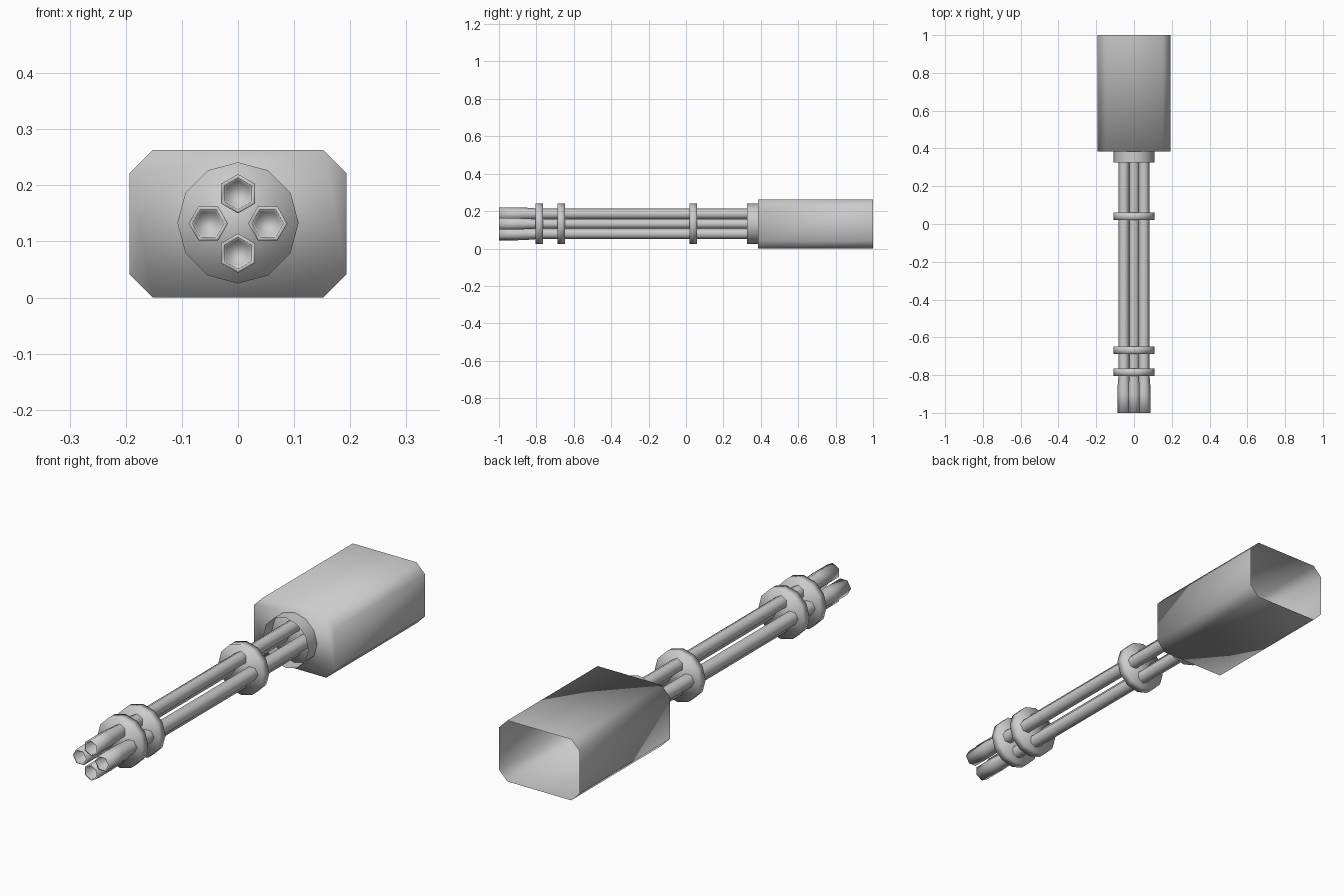
import bpy, bmesh
from math import sin, cos, pi

if "Cube" in bpy.data.objects:
    bpy.data.objects.remove(bpy.data.objects["Cube"])

ZC = 0.132  # height of the barrel axis


def loft(name, rings, cap_start=False, cap_end=False):
    """Skin a list of closed point rings into one smooth mesh."""
    bm = bmesh.new()
    rows = [[bm.verts.new(p) for p in ring] for ring in rings]
    n = len(rows[0])
    for a, b in zip(rows, rows[1:]):
        for i in range(n):
            j = (i + 1) % n
            bm.faces.new((a[i], a[j], b[j], b[i]))
    if cap_start:
        bm.faces.new(rows[0][::-1])
    if cap_end:
        bm.faces.new(rows[-1])
    bmesh.ops.recalc_face_normals(bm, faces=bm.faces)
    for f in bm.faces:
        f.smooth = True
    mesh = bpy.data.meshes.new(name)
    bm.to_mesh(mesh)
    bm.free()
    obj = bpy.data.objects.new(name, mesh)
    bpy.context.collection.objects.link(obj)
    return obj


def circle(r, y, sides, cx=0, cz=ZC, turn=0):
    return [(cx + r * sin(turn + 2 * pi * i / sides), y,
             cz + r * cos(turn + 2 * pi * i / sides)) for i in range(sides)]


# Housing: chamfered box, closed at the front and open at the back
W, H, C = 0.193, 0.263, 0.041
outline = [(W, C), (W, H - C), (W - C, H), (C - W, H),
           (-W, H - C), (-W, C), (C - W, 0), (W - C, 0)]
loft("housing", [[(x, y, z) for x, z in outline] for y in (0.385, 1.0)],
     cap_start=True)

# Collar: open tube in front of the housing
loft("collar", [circle(0.108, y, 12, cz=0.133) for y in (0.325, 0.386)])

# Clamp discs that hold the barrels together
for k, y in enumerate((-0.785, -0.668, 0.04)):
    loft(f"clamp_disc_{k + 1}",
         [circle(0.108, y + d, 12, cz=0.133) for d in (-0.02, 0.02)],
         cap_start=True, cap_end=True)

# Four hexagonal barrels with flared, hollow muzzles: (radius, y)
profile = [(0.029, 0.386), (0.029, -0.80), (0.033, -0.85), (0.035, -0.90),
           (0.035, -1.0), (0.028, -1.0), (0.024, -0.93)]
for k in range(4):
    a = k * pi / 2
    cx, cz = 0.053 * sin(a), ZC + 0.053 * cos(a)
    loft(f"barrel_{k + 1}",
         [circle(r, y, 6, cx, cz, a) for r, y in profile], cap_end=True)
